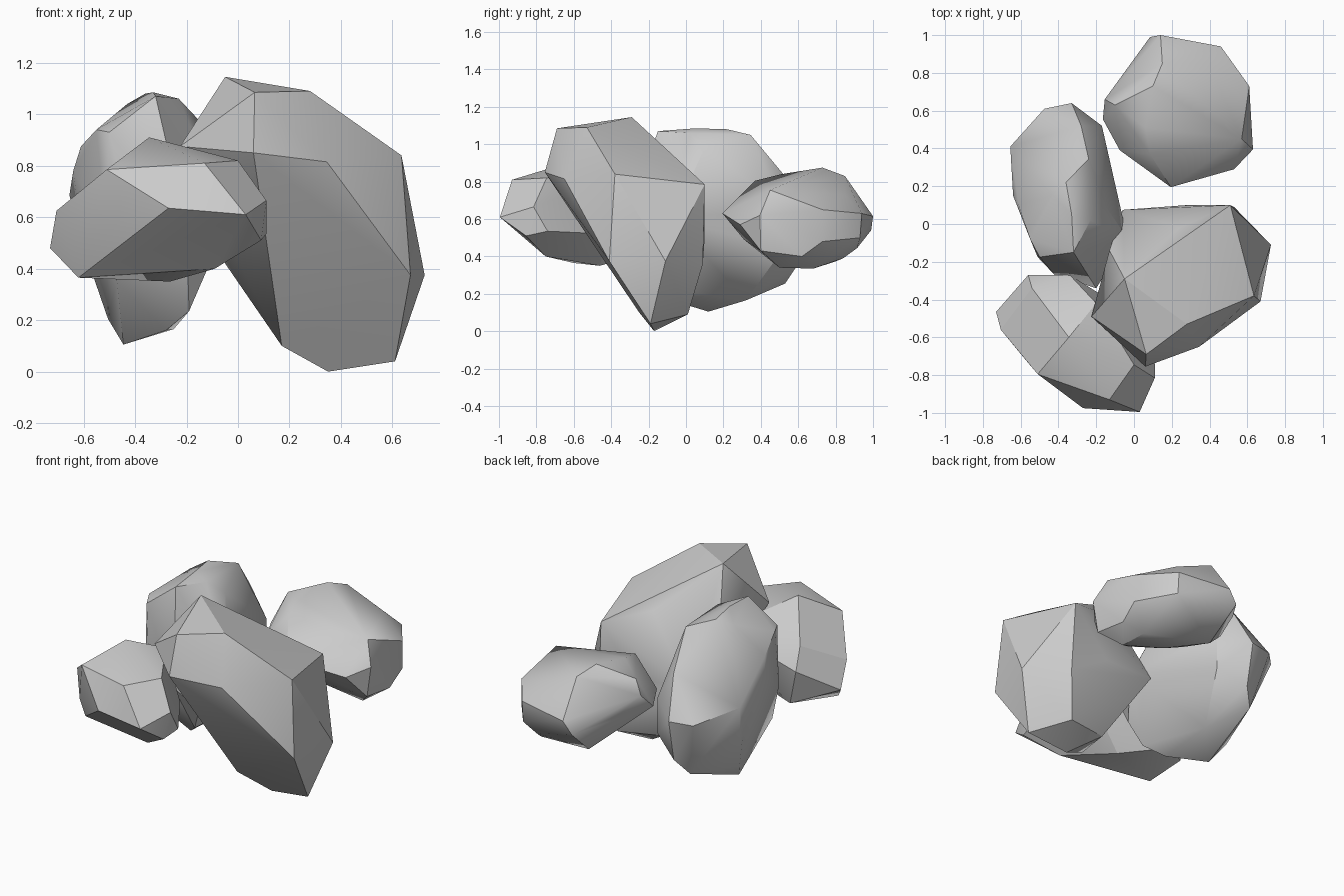
import bpy, bmesh, math


def rock(name, corners, angle=30):
    """Convex faceted boulder wrapped around a few corner points."""
    bm = bmesh.new()
    for p in corners:
        bm.verts.new(p)
    hull = bmesh.ops.convex_hull(bm, input=bm.verts[:])
    inside = [v for v in hull["geom_interior"] if isinstance(v, bmesh.types.BMVert)]
    bmesh.ops.delete(bm, geom=inside, context='VERTS')
    # merge nearly flat triangles into broad facets
    bmesh.ops.dissolve_limit(bm, angle_limit=math.radians(4),
                             verts=bm.verts[:], edges=bm.edges[:])
    bmesh.ops.recalc_face_normals(bm, faces=bm.faces[:])
    mesh = bpy.data.meshes.new(name)
    bm.to_mesh(mesh)
    bm.free()
    ob = bpy.data.objects.new(name, mesh)
    bpy.context.collection.objects.link(ob)
    bpy.ops.object.select_all(action='DESELECT')
    ob.select_set(True)
    bpy.context.view_layer.objects.active = ob
    bpy.ops.object.shade_smooth_by_angle(angle=math.radians(angle))
    return ob


# large leaning boulder, front right
rock("large_rock", [
    (-.05, -.29, 1.145), (.065, -.69, 1.085), (.28, -.53, 1.09),
    (-.225, -.49, .875), (.06, -.755, .85), (.345, -.65, .815),
    (.635, -.38, .84), (.24, -.02, .88), (.51, .10, .785),
    (.67, -.41, .375), (.725, -.11, .375), (.53, .09, .36),
    (.61, -.19, .04), (.46, .01, .09), (.19, -.05, .11),
    (.35, -.17, 0), (.17, -.25, .10), (-.05, -.14, .42),
    (-.06, .075, .52), (-.13, -.14, .80), (.28, .10, .50)])

# small angular boulder, front left
rock("front_rock", [
    (-.345, -.60, .91), (-.51, -.795, .785), (-.13, -.93, .81),
    (0, -.745, .82), (.11, -.815, .665), (.11, -.74, .535),
    (.03, -.995, .61), (-.27, -.975, .635), (-.59, -.70, .52),
    (.09, -.855, .51), (-.09, -.75, .40), (-.265, -.46, .35),
    (-.62, -.60, .365), (-.73, -.465, .48), (-.705, -.56, .625),
    (-.56, -.27, .62), (-.34, -.27, .68), (-.50, -.30, .40),
    (-.10, -.42, .52), (-.20, -.42, .83), (-.54, -.34, .75)], 26)

# tall narrow boulder, back left
rock("tall_rock", [
    (-.32, -.15, 1.07), (-.33, .05, 1.085), (-.36, .22, 1.08),
    (-.24, .345, 1.05), (-.23, .02, 1.06), (-.43, .15, 1.04),
    (-.155, .10, .98), (-.50, -.175, .93), (-.55, -.08, .94),
    (-.61, .10, .875), (-.64, .15, .78), (-.655, .41, .685),
    (-.475, .61, .60), (-.33, .64, .60), (-.28, .52, .84),
    (-.17, .52, .66), (-.17, .52, .44), (-.33, .59, .345),
    (-.40, .53, .255), (-.25, .32, .165), (-.445, .12, .105),
    (-.505, .20, .205), (-.60, .30, .48), (-.28, -.06, .16),
    (-.19, -.15, .235), (-.125, -.20, .385), (-.47, -.17, .35),
    (-.035, -.075, .60), (-.20, -.34, .55), (-.42, -.27, .60),
    (-.51, -.175, .55)], 35)

# flat boulder tilted down towards the right, back right
rock("flat_rock", [
    (.10, .73, .875), (.15, .85, .83), (-.10, .63, .80),
    (.085, .37, .805), (.06, .51, .84), (.40, .85, .73),
    (.57, .45, .755), (.63, .395, .62), (.53, .29, .57),
    (.61, .73, .65), (.61, .73, .48), (.46, .94, .63),
    (.46, .93, .50), (.14, 1.0, .615), (.085, .99, .54),
    (-.075, .77, .62), (-.155, .66, .72), (-.165, .555, .62),
    (-.075, .39, .64), (.195, .195, .63), (.50, .50, .34),
    (.50, .68, .335), (.40, .84, .39), (.38, .915, .445),
    (.60, .40, .43), (.60, .62, .40), (.30, .31, .49),
    (.05, .49, .50), (.11, .79, .37), (.27, .58, .37)], 35)
